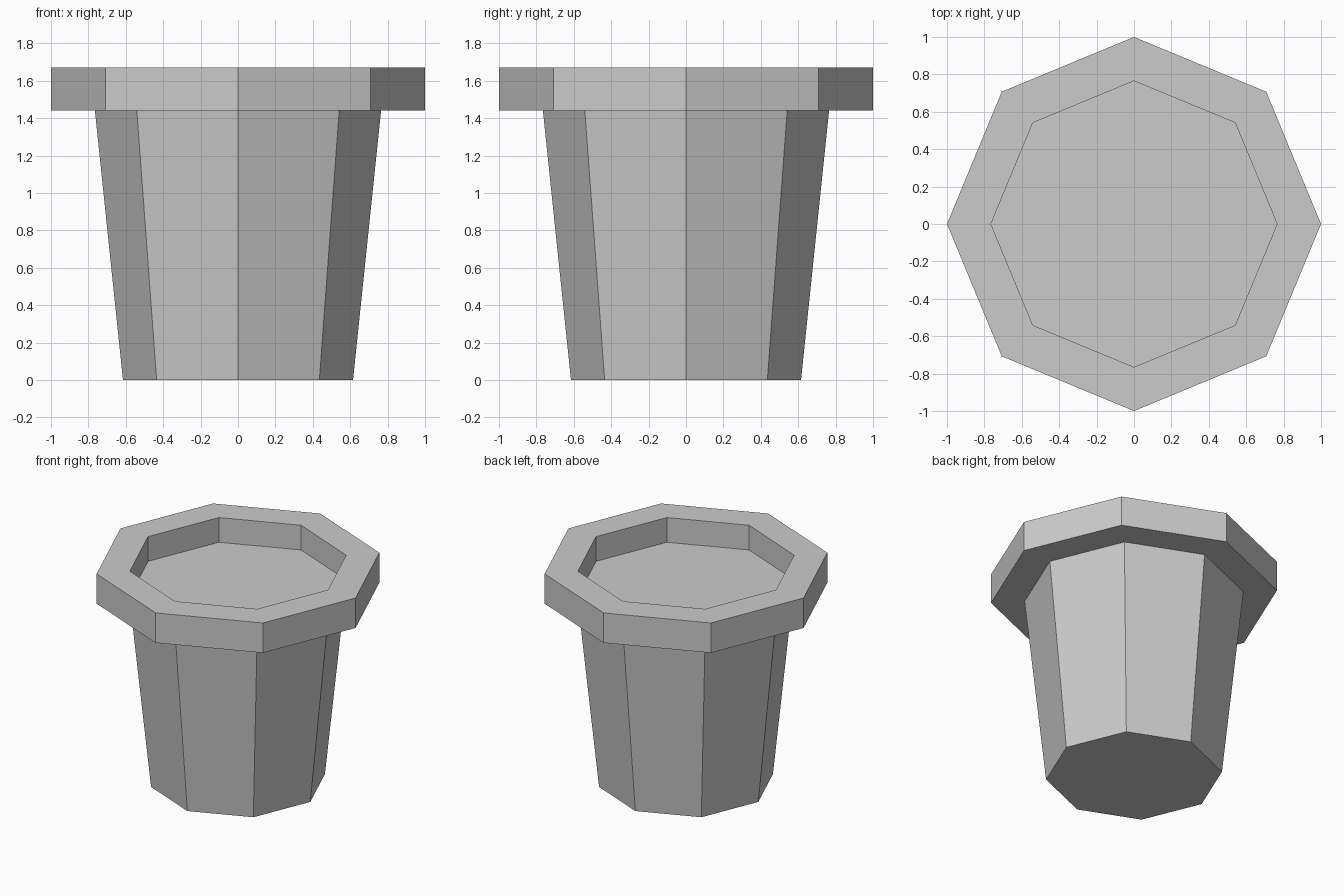
import bpy, bmesh
from math import cos, sin, tau

SIDES = 8
INNER = 0.765      # radius of the opening
RIM_BOTTOM, FILL_LEVEL, RIM_TOP = 1.44, 1.48, 1.67

cube = bpy.data.objects.get("Cube")
if cube:
    bpy.data.objects.remove(cube, do_unlink=True)

grey = bpy.data.materials.new("plain grey")
grey.use_nodes = True
colour = (0.6, 0.6, 0.6, 1)
grey.diffuse_color = colour
grey.node_tree.nodes["Principled BSDF"].inputs["Base Color"].default_value = colour


def lathe(name, profile, closed=False, cap_bottom=False, cap_top=False):
    """Turn a (radius, height) profile into a flat-faced octagonal part."""
    bm = bmesh.new()
    rings = [[bm.verts.new((r * cos(tau * i / SIDES), r * sin(tau * i / SIDES), z))
              for i in range(SIDES)] for r, z in profile]
    pairs = list(zip(rings, rings[1:]))
    if closed:
        pairs.append((rings[-1], rings[0]))
    for low, high in pairs:
        for i in range(SIDES):
            j = (i + 1) % SIDES
            bm.faces.new((low[i], low[j], high[j], high[i]))
    if cap_bottom:
        bm.faces.new(rings[0][::-1])
    if cap_top:
        bm.faces.new(rings[-1])
    mesh = bpy.data.meshes.new(name)
    bm.to_mesh(mesh)
    bm.free()
    mesh.materials.append(grey)
    obj = bpy.data.objects.new(name, mesh)
    bpy.context.collection.objects.link(obj)
    return obj


# Tapered pot with a flat base
lathe("pot_body", [(0.615, 0), (INNER, RIM_BOTTOM)], cap_bottom=True)

# Thick overhanging collar
lathe("pot_rim", [(INNER, RIM_BOTTOM), (1, RIM_BOTTOM), (1, RIM_TOP), (INNER, RIM_TOP)],
      closed=True)

# Flat filling sunk inside the collar
lathe("pot_filling", [(INNER, FILL_LEVEL)], cap_top=True)
